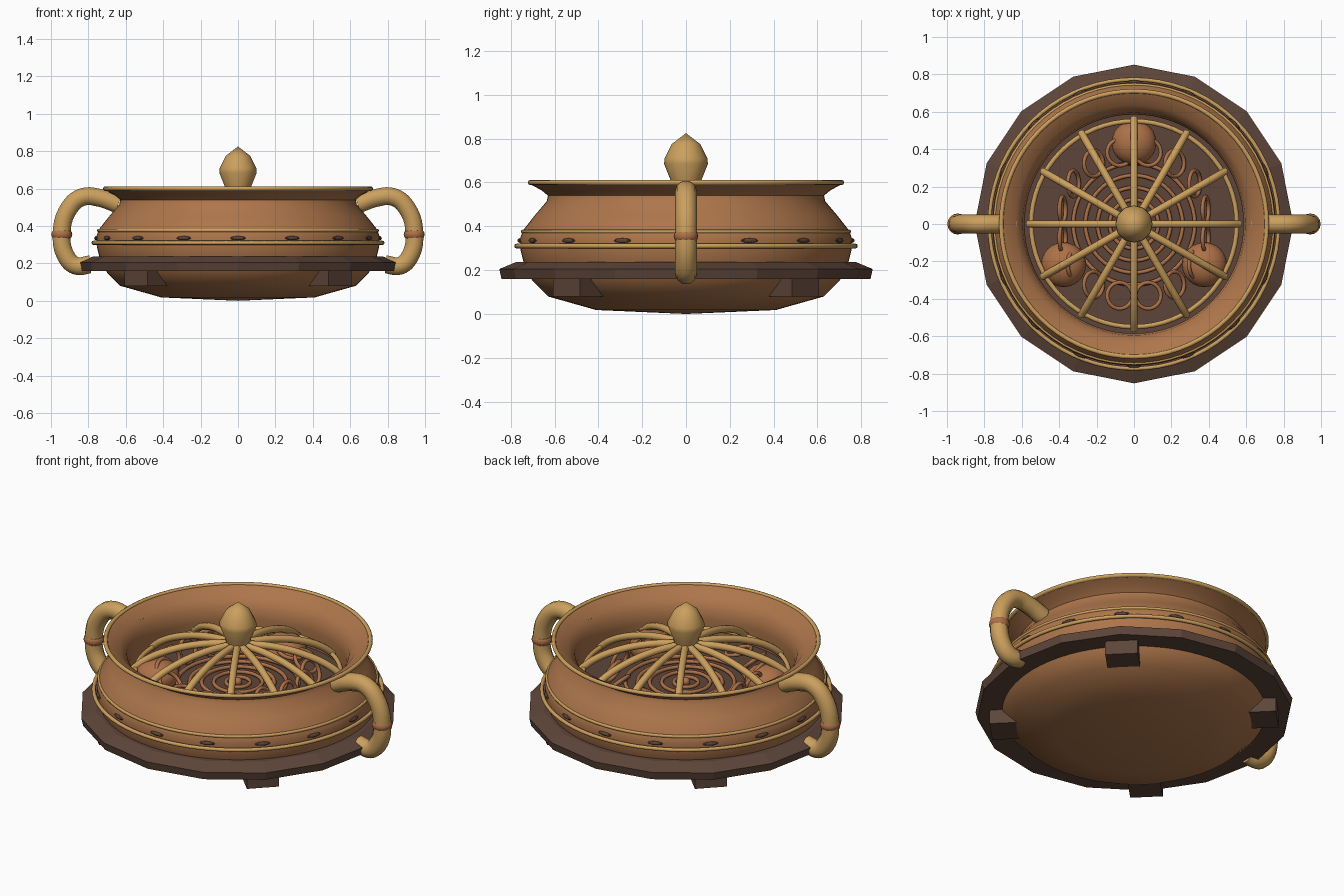
import bpy, bmesh, math
from mathutils import Matrix, Vector

cube = bpy.data.objects.get("Cube")
if cube:
    bpy.data.objects.remove(cube, do_unlink=True)


def material(name, rgb):
    m = bpy.data.materials.new(name)
    m.use_nodes = True
    m.diffuse_color = (*rgb, 1)
    node = next(n for n in m.node_tree.nodes if n.type == 'BSDF_PRINCIPLED')
    node.inputs["Base Color"].default_value = (*rgb, 1)
    return m


COPPER = material("copper", (0.42, 0.18, 0.07))
BRASS = material("brass", (0.60, 0.35, 0.11))
DARK = material("dark_bronze", (0.11, 0.06, 0.042))
RUST = material("red_copper", (0.42, 0.165, 0.065))


def finish(obj, mat, angle=40):
    obj.data.materials.clear()
    obj.data.materials.append(mat)
    bpy.ops.object.select_all(action='DESELECT')
    obj.select_set(True)
    bpy.context.view_layer.objects.active = obj
    if angle:
        bpy.ops.object.shade_smooth_by_angle(angle=math.radians(angle))
    return obj


def from_bmesh(name, bm, mat, angle=40):
    bmesh.ops.recalc_face_normals(bm, faces=bm.faces)
    mesh = bpy.data.meshes.new(name)
    bm.to_mesh(mesh)
    bm.free()
    obj = bpy.data.objects.new(name, mesh)
    bpy.context.collection.objects.link(obj)
    return finish(obj, mat, angle)


def lathe(name, profile, mat, sides=64, closed=False, angle=40):
    """Spin a (radius, height) profile about the z axis."""
    bm = bmesh.new()
    vs = [bm.verts.new((r, 0, z)) for r, z in profile]
    es = [bm.edges.new(p) for p in zip(vs, vs[1:])]
    if closed:
        es.append(bm.edges.new((vs[-1], vs[0])))
    bmesh.ops.spin(bm, geom=vs + es, axis=(0, 0, 1), cent=(0, 0, 0),
                   angle=math.tau, steps=sides, use_merge=False)
    bmesh.ops.remove_doubles(bm, verts=bm.verts, dist=0.0005)
    return from_bmesh(name, bm, mat, angle)


def torus(name, major, minor, z, mat, sides=64):
    ring = [(major + minor * math.cos(k * math.tau / 8),
             z + minor * math.sin(k * math.tau / 8)) for k in range(8)]
    return lathe(name, ring, mat, sides, closed=True, angle=80)


def tubes(name, paths, radius, mat):
    """Round tubes along smooth paths, turned into one mesh."""
    curve = bpy.data.curves.new(name, 'CURVE')
    curve.dimensions = '3D'
    curve.bevel_depth = radius
    curve.bevel_resolution = 3
    curve.resolution_u = 5
    curve.use_fill_caps = True
    for path in paths:
        spline = curve.splines.new('BEZIER')
        spline.bezier_points.add(len(path) - 1)
        for point, co in zip(spline.bezier_points, path):
            point.co = co
            point.handle_left_type = point.handle_right_type = 'AUTO'
    obj = bpy.data.objects.new(name, curve)
    bpy.context.collection.objects.link(obj)
    bpy.ops.object.select_all(action='DESELECT')
    obj.select_set(True)
    bpy.context.view_layer.objects.active = obj
    bpy.ops.object.convert(target='MESH')
    return finish(bpy.context.view_layer.objects.active, mat, 60)


def ball(name, loc, scale, mat, turn=0, u=16, v=10, angle=60):
    bm = bmesh.new()
    m = (Matrix.Translation(loc) @ Matrix.Rotation(turn, 4, 'Z')
         @ Matrix.Diagonal((*scale, 1)))
    bmesh.ops.create_uvsphere(bm, u_segments=u, v_segments=v, radius=1, matrix=m)
    return from_bmesh(name, bm, mat, angle)


def polar(r, a, z):
    return Vector((r * math.cos(a), r * math.sin(a), z))


# Bowl: outside wall, flared rim and inside wall
lathe("bowl", [(0, 0), (0.41, 0.018), (0.63, 0.08), (0.70, 0.15), (0.74, 0.23),
               (0.755, 0.29), (0.757, 0.345), (0.745, 0.38), (0.69, 0.45),
               (0.635, 0.515), (0.63, 0.54), (0.66, 0.565), (0.712, 0.592),
               (0.70, 0.602), (0.635, 0.57), (0.595, 0.52), (0.585, 0.45),
               (0.60, 0.33)], COPPER, 72, angle=50)
lathe("inner_floor", [(0, 0.34), (0.61, 0.34)], DARK)

# Brass bands around the bowl
torus("rim_band", 0.710, 0.012, 0.60, BRASS, 72)
torus("middle_band", 0.773, 0.011, 0.31, BRASS, 72)
torus("upper_band", 0.745, 0.009, 0.376, BRASS, 72)

# Dark studs between the bands
for i in range(16):
    a = i * math.tau / 16
    ball("band_stud", polar(0.757, a, 0.335), (0.012, 0.042, 0.011), DARK,
         turn=a, u=8, v=6, angle=0)

# Faceted base collar and its feet
lathe("base_collar", [(0.68, 0.165), (0.842, 0.16), (0.852, 0.205),
                      (0.775, 0.237), (0.68, 0.237)], DARK, 16, closed=True, angle=0)
for i in range(4):
    a = math.tau * (i + 0.5) / 4
    bm = bmesh.new()
    bmesh.ops.create_cube(bm, size=1, matrix=Matrix.Translation(polar(0.68, a, 0.135))
                          @ Matrix.Rotation(a, 4, 'Z')
                          @ Matrix.Diagonal((0.18, 0.175, 0.11, 1)))
    from_bmesh("foot", bm, DARK, 0)

# Side handles with a copper knot
handle = [(0.64, 0.515), (0.74, 0.55), (0.83, 0.555), (0.90, 0.50),
          (0.943, 0.36), (0.915, 0.23), (0.865, 0.187), (0.79, 0.195)]
for side, label in ((1, "left"), (-1, "right")):
    tubes(label + "_handle", [[(side * x, 0, z) for x, z in handle]], 0.05, BRASS)
    ball(label + "_handle_knot", (side * 0.942, 0, 0.355), (0.056, 0.056, 0.04), RUST)

# Domed lid of twelve spokes, its ring and the knob
arch = [(0.03, 0.58), (0.2, 0.567), (0.38, 0.52), (0.50, 0.46), (0.565, 0.405)]
tubes("lid_spokes", [[polar(r, i * math.tau / 12, z) for r, z in arch]
                     for i in range(12)], 0.02, BRASS)
torus("lid_ring", 0.55, 0.013, 0.415, BRASS)
lathe("lid_knob", [(0, 0.55), (0.06, 0.56), (0.07, 0.61), (0.10, 0.685),
                   (0.098, 0.71), (0.065, 0.775), (0, 0.825)], BRASS, 12, angle=50)

# Coiled rings on the floor
for i in range(1, 6):
    torus("floor_coil", 0.065 * i, 0.011, 0.352, RUST, 48)
ball("floor_bead", (0, 0, 0.355), (0.022, 0.022, 0.022), RUST)

# Chain of links, standing up towards the sides
for i in range(16):
    a = (i + 0.5) * math.tau / 16
    link = torus("chain_link", 0.07, 0.011, 0, RUST, 24)
    tilt = math.radians(78) * abs(math.cos(a))
    link.matrix_world = (Matrix.Translation(polar(0.39, a, 0.41))
                         @ Matrix.Rotation(tilt, 4, 'Y'))

# Three domes on the floor
for i in range(3):
    a = math.pi / 2 + i * math.tau / 3
    ball("floor_dome", polar(0.435, a, 0.38), (0.12, 0.12, 0.09), RUST, u=24, v=12)
